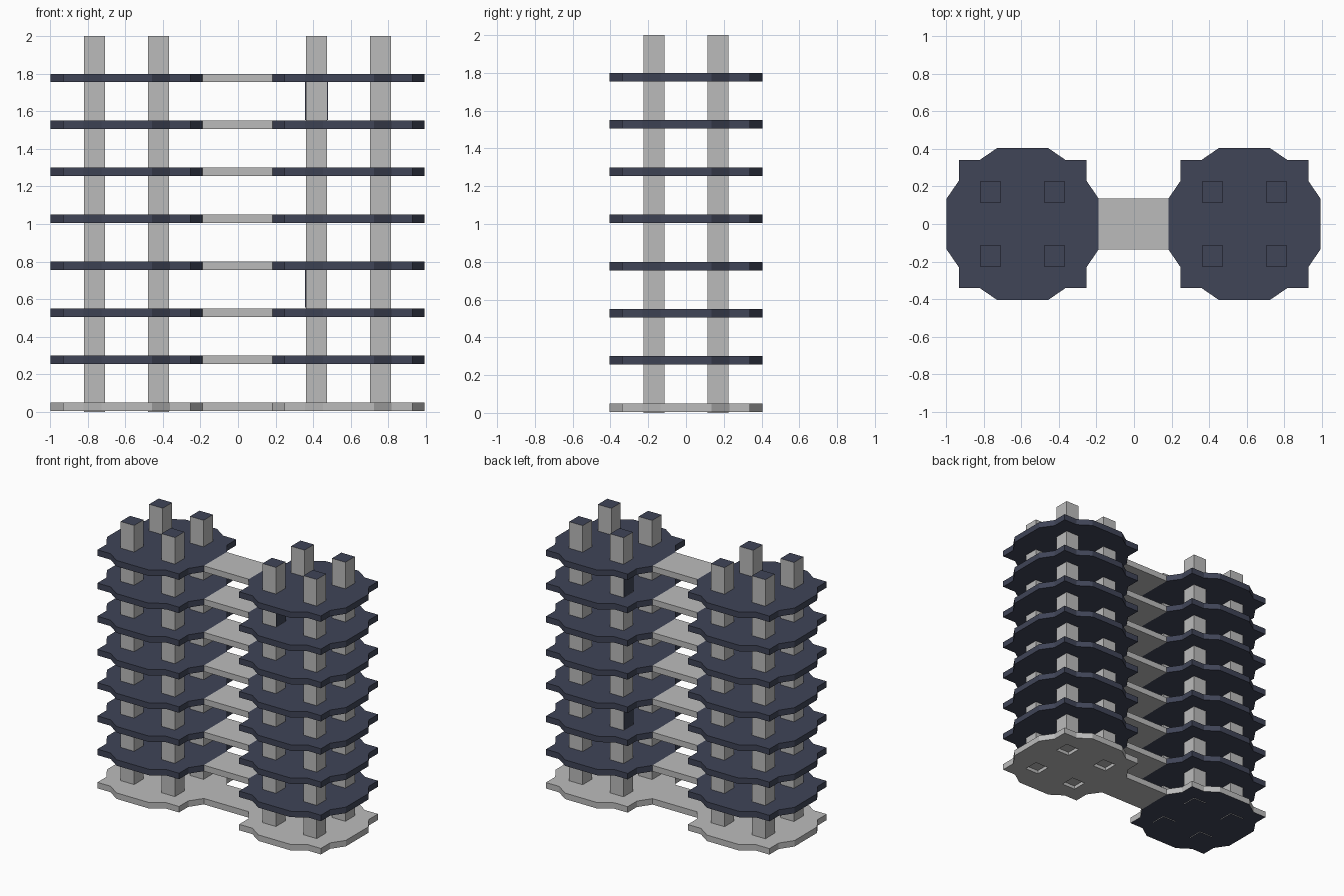
import bpy, bmesh

cube = bpy.data.objects.get("Cube")
if cube:
    bpy.data.objects.remove(cube)


def material(name, colour):
    m = bpy.data.materials.new(name)
    m.use_nodes = True
    m.diffuse_color = (*colour, 1)
    m.node_tree.nodes["Principled BSDF"].inputs["Base Color"].default_value = (*colour, 1)
    return m


GREY = material("concrete grey", (0.5, 0.5, 0.5))
NAVY = material("slate navy", (0.05, 0.058, 0.095))


def make_object(name, bm, mats):
    mesh = bpy.data.meshes.new(name)
    bm.to_mesh(mesh)
    bm.free()
    for m in mats:
        mesh.materials.append(m)
    obj = bpy.data.objects.new(name, mesh)
    bpy.context.collection.objects.link(obj)
    return obj


def box(name, lo, hi, mats):
    bm = bmesh.new()
    bmesh.ops.create_cube(bm, size=1)
    for v in bm.verts:
        v.co = [a + (b - a) * (c + 0.5) for a, b, c in zip(lo, hi, v.co)]
    return make_object(name, bm, mats)


def plate(name, cx, z, mats):
    # Stepped outline: one quarter turned round four times
    quarter = [(0.405, -0.135), (0.405, 0.135), (0.34, 0.23), (0.34, 0.34), (0.23, 0.34)]
    outline = []
    for _ in range(4):
        outline += quarter
        quarter = [(-y, x) for x, y in quarter]
    bm = bmesh.new()
    face = bm.faces.new([bm.verts.new((cx + x, y, z)) for x, y in outline])
    top = bmesh.ops.extrude_face_region(bm, geom=[face])["geom"]
    for v in top:
        if isinstance(v, bmesh.types.BMVert):
            v.co.z += THICK
    bmesh.ops.recalc_face_normals(bm, faces=bm.faces)
    return make_object(name, bm, mats)


THICK = 0.045
HALF = 0.056
TOWERS = {"right": -0.593, "left": 0.588}
LEVELS = [0.005 + 0.25 * i for i in range(8)]

for side, cx in TOWERS.items():
    # Floor plates, grey at the ground and navy above
    for i, z in enumerate(LEVELS):
        floor = plate(f"{side}_floor_{i}", cx, z, [NAVY if i else GREY, NAVY])
        if i == 0 and side == "right":
            for f in floor.data.polygons:
                f.material_index = int(f.normal.z < -0.5)
        if i == 0 and side == "left":
            ground = floor

    # Square columns with navy caps
    for dx in (-0.17, 0.17):
        for dy in (-0.17, 0.17):
            x = cx + dx
            base = 0.0 if side == "right" else 0.03
            col = box(f"{side}_column", (x - HALF, dy - HALF, base),
                      (x + HALF, dy + HALF, 2), [GREY, NAVY])
            for f in col.data.polygons:
                f.material_index = int(f.normal.z > 0.5 or (side == "right" and f.normal.z < -0.5))

            # Sockets under the open ground floor
            if side == "left":
                cutter = box("socket_cutter", (x - HALF, dy - HALF, -0.1),
                             (x + HALF, dy + HALF, 0.03), [GREY])
                cutter.hide_render = True
                cutter.hide_viewport = True
                cut = ground.modifiers.new("socket", "BOOLEAN")
                cut.object = cutter
                cut.solver = "EXACT"

# Bridges joining the towers
for i, z in enumerate(LEVELS):
    box(f"bridge_{i}", (-0.19, -0.136, z), (0.185, 0.136, z + THICK), [GREY])

# Dark panels on the inner columns
inner = TOWERS["left"] - 0.17
for y, direction, z in ((0.17, -1, 1.555), (0.17, -1, 0.555), (-0.17, 1, 1.555)):
    face = inner + direction * HALF
    box("column_panel", (min(face, face + direction * 0.004), y - HALF, z),
        (max(face, face + direction * 0.004), y + HALF, z + 0.2), [NAVY])
